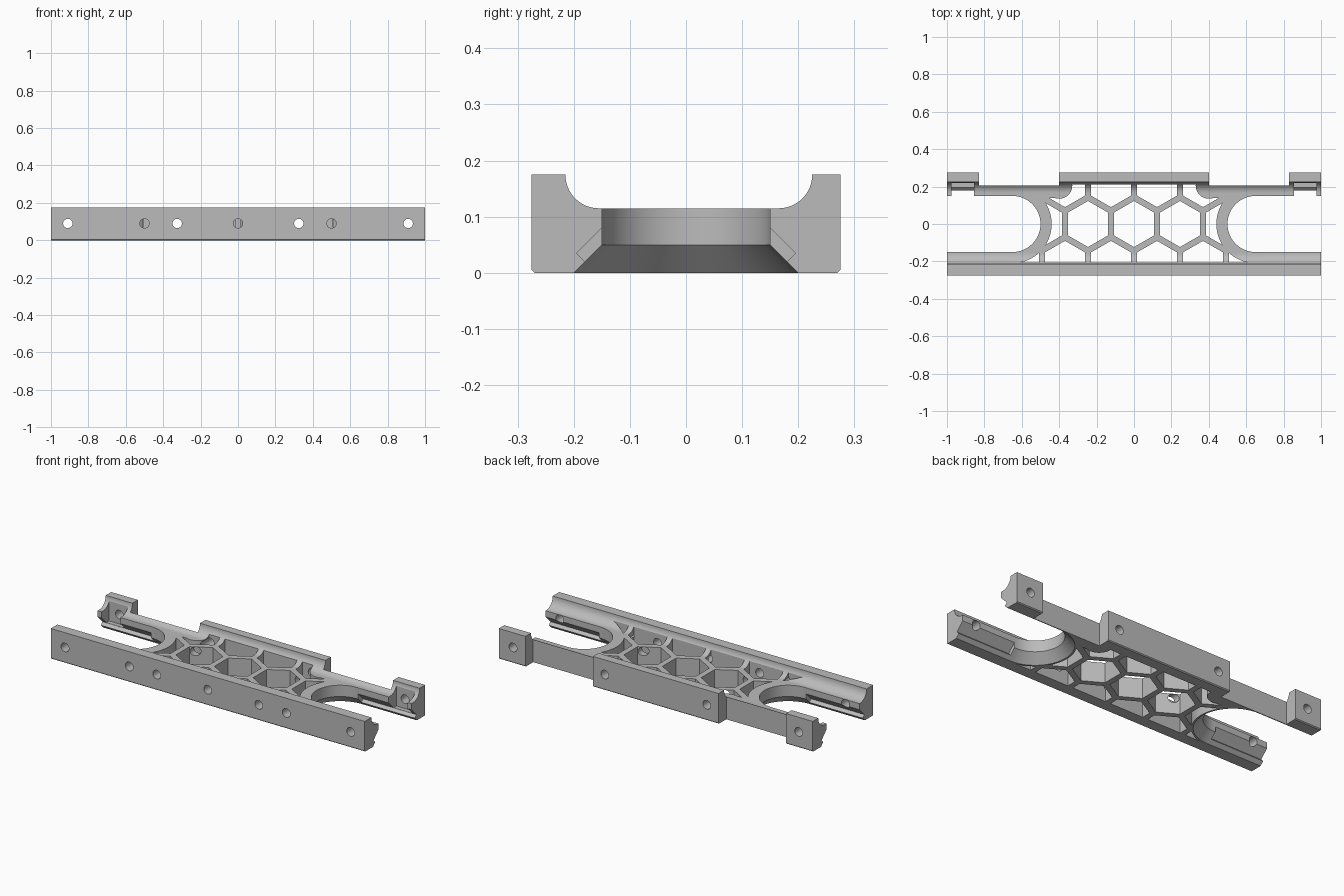
import bpy, bmesh
from math import sin, cos, pi, radians, sqrt
from mathutils import Matrix

cube = bpy.data.objects.get("Cube")
if cube:
    bpy.data.objects.remove(cube, do_unlink=True)

# One plain grey plastic
grey = bpy.data.materials.new("grey plastic")
grey.use_nodes = True
colour = (0.5, 0.5, 0.5, 1)
grey.diffuse_color = colour
grey.node_tree.nodes["Principled BSDF"].inputs["Base Color"].default_value = colour


def arc(cx, cy, r, a0, a1, n):
    """Points on an arc, angles in degrees."""
    steps = [radians(a0 + (a1 - a0) * i / n) for i in range(n + 1)]
    return [(cx + r * cos(a), cy + r * sin(a)) for a in steps]


def loft(bm, rings):
    """Closed solid through matching rings of 3D points."""
    rows = [[bm.verts.new(p) for p in ring] for ring in rings]
    n = len(rows[0])
    for a, b in zip(rows, rows[1:]):
        for i in range(n):
            j = (i + 1) % n
            bm.faces.new((a[i], a[j], b[j], b[i]))
    bm.faces.new(rows[0][::-1])
    bm.faces.new(rows[-1])


def prism_z(bm, outline, z0=-0.1, z1=0.3):
    loft(bm, [[(x, y, z) for x, y in outline] for z in (z0, z1)])


def prism_x(bm, profile, x0, x1):
    loft(bm, [[(x, y, z) for y, z in profile] for x in (x0, x1)])


def box(bm, x0, x1, y0, y1, z0=-0.1, z1=0.3):
    prism_z(bm, [(x0, y0), (x1, y0), (x1, y1), (x0, y1)], z0, z1)


def finish(bm, name):
    bmesh.ops.recalc_face_normals(bm, faces=bm.faces)
    mesh = bpy.data.meshes.new(name)
    bm.to_mesh(mesh)
    bm.free()
    obj = bpy.data.objects.new(name, mesh)
    bpy.context.collection.objects.link(obj)
    return obj


def boolean(target, bm, operation="DIFFERENCE"):
    """Apply a boolean with a temporary cutter."""
    cutter = finish(bm, "cutter")
    mod = target.modifiers.new("cut", "BOOLEAN")
    mod.operation, mod.object, mod.solver = operation, cutter, "EXACT"
    bpy.context.view_layer.update()
    graph = bpy.context.evaluated_depsgraph_get()
    mesh = bpy.data.meshes.new_from_object(target.evaluated_get(graph))
    target.modifiers.clear()
    target.data = mesh
    bpy.data.objects.remove(cutter, do_unlink=True)


# Cross-section of the whole bar: two hollowed rails joined by a web
W, H, DECK, C = 0.275, 0.175, 0.115, 0.005
profile = [(-W + C, 0), (W - C, 0), (W, C), (W, H)]
profile += arc(0.165, H, H - DECK, 0, -90, 16)
profile += arc(-0.155, H, H - DECK, -90, -180, 16)
profile += [(-W, H), (-W, C)]
bm = bmesh.new()
prism_x(bm, profile, -1, 1)
frame = finish(bm, "mounting_frame")

# Rounded end slots, flared underneath
for s in (-1, 1):
    bm = bmesh.new()
    rings = []
    for z, r in ((-0.02, 0.22), (0.05, 0.15), (0.3, 0.15)):
        outline = arc(0.65, 0, r, 90, 270, 48) + [(1.2, -r), (1.2, r)]
        rings.append([(s * x, y, z) for x, y in outline])
    loft(bm, rings)
    boolean(frame, bm)

# Honeycomb windows, trimmed to leave rims and rail walls
PITCH, WALL = 0.246, 0.033
bm = bmesh.new()
for row in (-1, 0, 1):
    for k in range(-3, 4):
        cx = (k + 0.5 * (row != 0)) * PITCH
        cy = row * PITCH * sqrt(3) / 2
        prism_z(bm, arc(cx, cy, (PITCH - WALL) / sqrt(3), 30, 330, 5))
windows = finish(bm, "windows")
bm = bmesh.new()
box(bm, -0.64, 0.64, -0.205, 0.21, -0.2, 0.4)
boolean(windows, bm, "INTERSECT")
for s in (-1, 1):
    for cx, cy, r in ((0.65, 0, 0.21), (0.4, 0.205, 0.07)):
        bm = bmesh.new()
        prism_z(bm, arc(s * cx, cy, r, 0, 354, 59), -0.3, 0.5)
        boolean(windows, bm)
    bm = bmesh.new()
    box(bm, *sorted((s * 0.4, s * 0.8)), 0.14, 0.4, -0.3, 0.5)
    boolean(windows, bm)
bm = bmesh.new()
bm.from_mesh(windows.data)
bpy.data.objects.remove(windows, do_unlink=True)
boolean(frame, bm)

# Back recesses, angled pockets in the rails and latch notches in the ears
for s in (-1, 1):
    bm = bmesh.new()
    box(bm, *sorted((s * 0.4, s * 0.83)), 0.205, 0.4)
    boolean(frame, bm)
    bm = bmesh.new()
    for side in (-1, 1):
        pocket = [(0.14, 0.09), (0.195, 0.035), (0.165, 0.005), (0.11, 0.06)]
        prism_x(bm, [(side * y, z) for y, z in pocket], s * 0.66, s * 1.1)
    boolean(frame, bm)
    bm = bmesh.new()
    box(bm, *sorted((s * 0.855, s * 0.975)), 0.1, 0.22, 0.036, 0.3)
    boolean(frame, bm)

# Screw holes: through pairs, and blind ones in the front rail
bm = bmesh.new()
holes = [(x, 0.4) for x in (-0.91, -0.325, 0.325, 0.91)]
holes += [(x, -0.18) for x in (-0.5, 0, 0.5)]
for x, end in holes:
    circle = arc(x, 0.09, 0.025, 0, 345, 23)
    loft(bm, [[(u, y, v) for u, v in circle] for y in (-0.4, end)])
boolean(frame, bm)

# Material and shading
frame.data.materials.clear()
frame.data.materials.append(grey)
for face in frame.data.polygons:
    face.material_index = 0
bpy.context.view_layer.objects.active = frame
frame.select_set(True)
bpy.ops.object.shade_smooth_by_angle(angle=radians(25))
